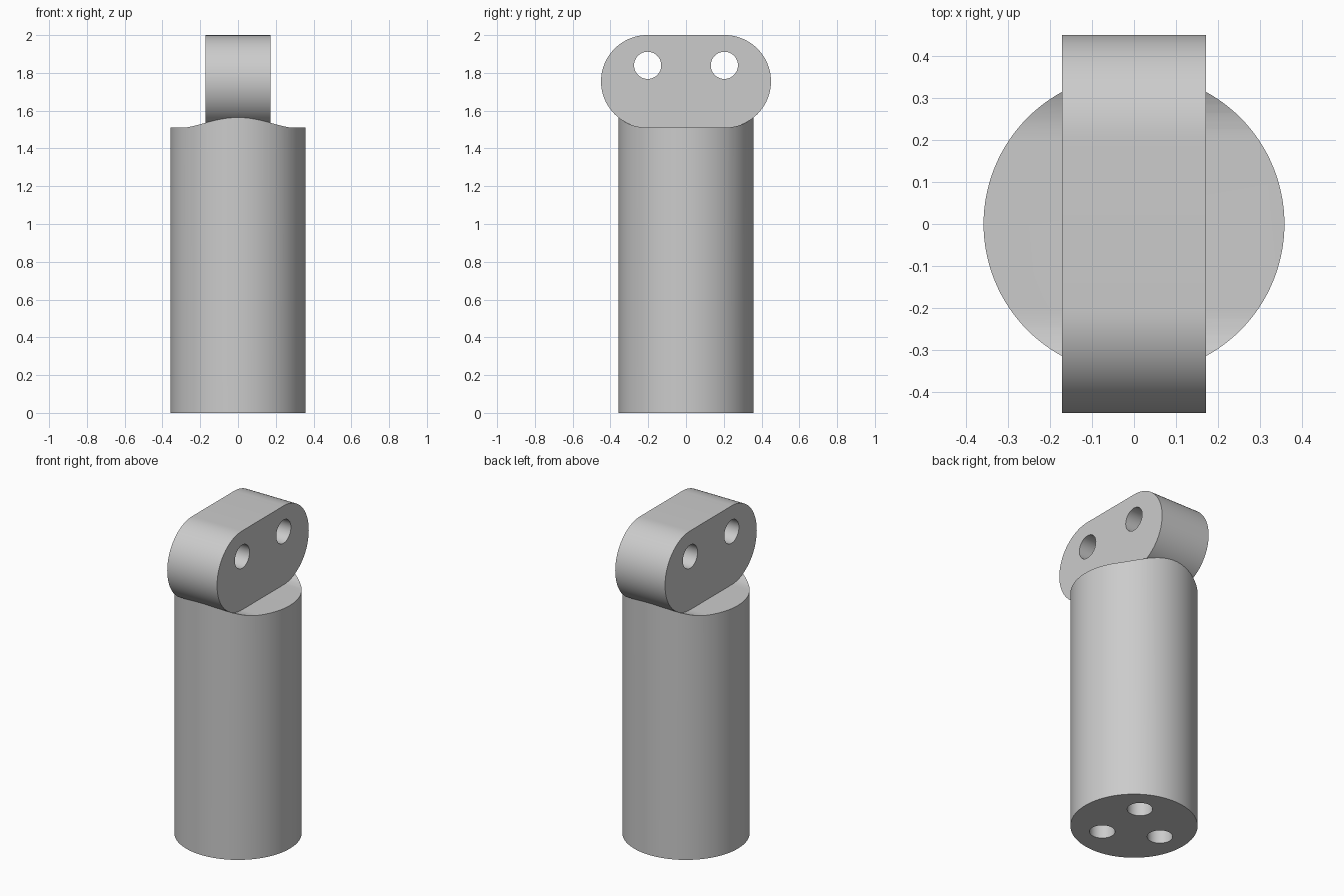
import bpy
import bmesh
from math import sin, cos, pi, radians
from mathutils import Vector

cube = bpy.data.objects.get("Cube")
if cube:
    bpy.data.objects.remove(cube, do_unlink=True)

grey = bpy.data.materials.new("plain grey")
grey.use_nodes = True
COLOUR = (0.6, 0.6, 0.6, 1)
grey.diffuse_color = COLOUR
grey.node_tree.nodes["Principled BSDF"].inputs["Base Color"].default_value = COLOUR


def arc(u, v, radius, start, end, steps):
    """Points along an arc, both ends included."""
    angles = [radians(start + (end - start) * i / steps) for i in range(steps + 1)]
    return [(u + radius * cos(a), v + radius * sin(a)) for a in angles]


def prism(name, profile, axis, low, high):
    """Extrude a closed profile along x (profile is y, z) or z (profile is x, y)."""
    place = (lambda p: (low, *p)) if axis == "x" else (lambda p: (*p, low))
    step = Vector((high - low, 0, 0)) if axis == "x" else Vector((0, 0, high - low))
    bm = bmesh.new()
    face = bm.faces.new([bm.verts.new(place(p)) for p in profile])
    grown = bmesh.ops.extrude_face_region(bm, geom=[face])["geom"]
    bmesh.ops.translate(bm, vec=step, verts=[g for g in grown if isinstance(g, bmesh.types.BMVert)])
    bmesh.ops.recalc_face_normals(bm, faces=bm.faces)
    mesh = bpy.data.meshes.new(name)
    bm.to_mesh(mesh)
    bm.free()
    mesh.materials.append(grey)
    obj = bpy.data.objects.new(name, mesh)
    bpy.context.collection.objects.link(obj)
    return obj


def select(obj):
    bpy.ops.object.select_all(action="DESELECT")
    obj.select_set(True)
    bpy.context.view_layer.objects.active = obj


def cut(obj, cutter):
    """Subtract the cutter, then discard it."""
    select(obj)
    mod = obj.modifiers.new("cut", "BOOLEAN")
    mod.operation, mod.solver, mod.object = "DIFFERENCE", "EXACT", cutter
    bpy.ops.object.modifier_apply(modifier=mod.name)
    bpy.data.objects.remove(cutter, do_unlink=True)


def circle(u, v, radius, steps):
    return arc(u, v, radius, 0, 360, steps)[:-1]


# Rounded lug profile, shared by the lug and its seat in the post
END, MID_Z, ROUND = 0.205, 1.755, 0.245
lug_profile = arc(END, MID_Z, ROUND, -90, 90, 40) + arc(-END, MID_Z, ROUND, 90, 270, 40)
HOLE = 0.072

# Round post with a seat hollowed into its top and three blind holes below
post = prism("post", circle(0, 0, 0.358, 128), "z", 0, 1.7)
cut(post, prism("seat_cutter", lug_profile, "x", -1, 1))
for k in range(3):
    a = pi / 3 + k * 2 * pi / 3
    hole = circle(0.19 * cos(a), 0.19 * sin(a), HOLE, 40)
    cut(post, prism("base_hole_cutter", hole, "z", -0.1, 0.5))

# Upright lug with two through holes
lug = prism("lug", lug_profile, "x", -0.171, 0.171)
for side in (-1, 1):
    cut(lug, prism("lug_hole_cutter", circle(side * 0.203, 1.84, HOLE, 40), "x", -1, 1))

for part in (post, lug):
    select(part)
    bpy.ops.object.shade_smooth_by_angle(angle=radians(30))
